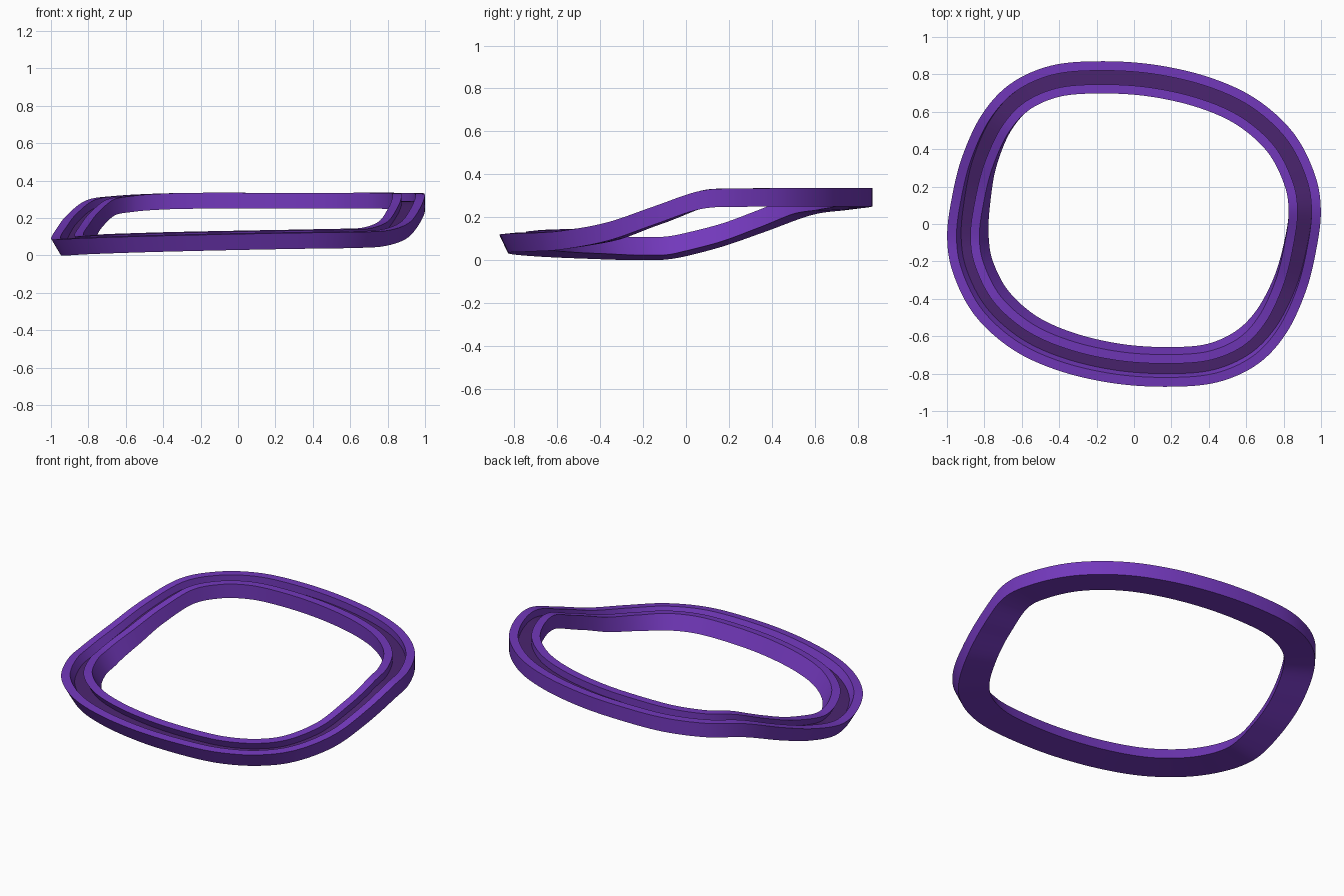
import bpy, bmesh
from mathutils import Vector

if "Cube" in bpy.data.objects:
    bpy.data.objects.remove(bpy.data.objects["Cube"])

# outer rim outline for half the loop; the other half is its point mirror
half = [(-.2, .87), (.1, .853), (.4, .785), (.65, .67), (.85, .49), (.965, .27), (.999, .07),
        (.972, -.15), (.915, -.37), (.81, -.59), (.66, -.75), (.45, -.845)]
outline = half + [(-x, -y) for x, y in half]
# underside height and outward lean of the walls at each outline point
height = [.25, .25, .25, .25, .25, .248, .238, .165, .09, .05, .04, .037,
          .033, .027, .02, .013, .006, .0, .005, .055, .13, .21, .233, .245]
lean = [0, 0, 0, 0, 0, 0, 0, .005, .015, .03, .04, .04,
        .04, .042, .045, .047, .05, .05, .05, .035, .018, .006, 0, 0]
keys = [Vector((x, y, z, l)) for (x, y), z, l in zip(outline, height, lean)]


def catmull(i, t):
    n = len(keys)
    a, b, c, d = (keys[(i + k) % n] for k in (-1, 0, 1, 2))
    return .5 * (2 * b + (c - a) * t + (2 * a - 5 * b + 4 * c - d) * t * t
                 + (3 * b - a - 3 * c + d) * t ** 3)


STEPS = 8
path = [catmull(i, s / STEPS) for i in range(len(keys)) for s in range(STEPS)]

# channel section: (fraction across, fraction of height)
section = [(0, 0), (0, 1), (.29, 1), (.29, .5), (.72, .5), (.72, 1), (1, 1), (1, 0)]
WIDTH, HEIGHT = .172, .085


def material(name, color):
    m = bpy.data.materials.new(name)
    m.diffuse_color = color
    m.use_nodes = True
    m.node_tree.nodes["Principled BSDF"].inputs["Base Color"].default_value = m.diffuse_color
    return m


# sweep the section round the loop
bm = bmesh.new()
rings = []
N = len(path)
for i, p in enumerate(path):
    t = path[(i + 1) % N] - path[i - 1]
    inward = Vector((t[1], -t[0])).normalized()
    l = max(p[3], 0)
    ring = []
    for across, up in section:
        off = across * WIDTH + l * (1 - up)
        z = max(p[2], 0) + up * HEIGHT + across * l * .45
        ring.append(bm.verts.new((p[0] + inward.x * off, p[1] + inward.y * off, z)))
    rings.append(ring)
for i in range(N):
    a, b = rings[i], rings[(i + 1) % N]
    for k in range(8):
        j = (k + 1) % 8
        f = bm.faces.new((a[k], a[j], b[j], b[k]))
        f.material_index = 1 if k == 3 else 0   # darker groove floor
bmesh.ops.recalc_face_normals(bm, faces=bm.faces)

mesh = bpy.data.meshes.new("channel_ring")
bm.to_mesh(mesh)
bm.free()
mesh.materials.append(material("purple", (.17, .04, .50, 1)))
mesh.materials.append(material("dark_purple", (.07, .018, .16, 1)))
ring_obj = bpy.data.objects.new("channel_ring", mesh)
bpy.context.collection.objects.link(ring_obj)
bpy.context.view_layer.objects.active = ring_obj
ring_obj.select_set(True)
bpy.ops.object.shade_smooth_by_angle(angle=.6)
